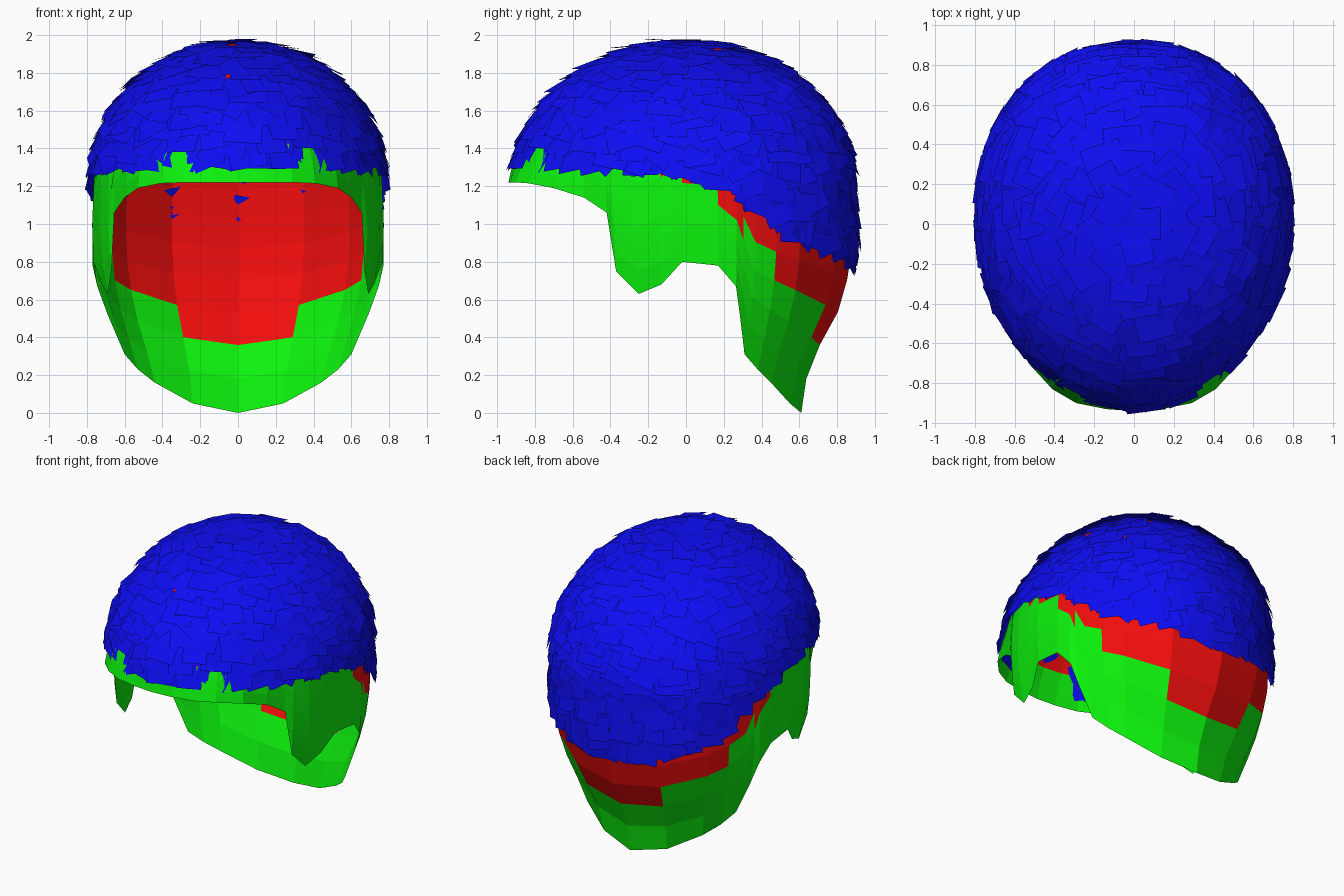
import bpy, math, random
from mathutils import Vector

if "Cube" in bpy.data.objects:
    bpy.data.objects.remove(bpy.data.objects["Cube"])
random.seed(4)

TOP, MID = 1.955, 1.2


def lerp_table(table, v):
    # piecewise linear lookup: rows are (key, value, ...)
    if v <= table[0][0]:
        return table[0][1:]
    for a, b in zip(table, table[1:]):
        if v <= b[0]:
            f = (v - a[0]) / (b[0] - a[0])
            return [p + (q - p) * f for p, q in zip(a[1:], b[1:])]
    return table[-1][1:]


# head sections below the brow: z, half width, back depth, front depth
SECTIONS = [(0, .60, .61, .80), (.16, .62, .63, .80), (.31, .67, .68, .80),
            (.52, .72, .80, .80), (.67, .755, .845, .82), (.8, .77, .875, .85),
            (1.0, .775, .885, .88), (1.2, .765, .875, .905)]


def head(a, z):
    # point on the head at azimuth a and height z
    w, back, front = lerp_table(SECTIONS, min(z, MID))
    s = math.sqrt(max(0, 1 - ((z - MID) / (TOP - MID)) ** 2)) if z > MID else 1
    c, sn = math.cos(a), math.sin(a)
    n, d = (2.18, back) if sn > 0 else (1.92, front)
    r = s * (abs(c / w) ** n + abs(sn / d) ** n) ** (-1 / n)
    return Vector((r * c, r * sn, z))


def material(name, rgb):
    m = bpy.data.materials.new(name)
    m.diffuse_color = (*rgb, 1)
    m.use_nodes = True
    m.node_tree.nodes["Principled BSDF"].inputs["Base Color"].default_value = m.diffuse_color
    return m


def add_mesh(name, verts, faces, mats):
    me = bpy.data.meshes.new(name)
    me.from_pydata(verts, [], faces)
    for m in mats:
        me.materials.append(m)
    me.update()
    ob = bpy.data.objects.new(name, me)
    bpy.context.collection.objects.link(ob)
    return me


green = material("green", (.004, .9, .004))
red = material("red", (.9, .004, .004))
blue = material("blue", (.004, .004, .9))

# scalp: right half of the hairline from brow to nape, mirrored, lofted to crown
RIM = [(0, -.94, 1.22), (.14, -.93, 1.22), (.29, -.90, 1.22), (.41, -.83, 1.215),
       (.53, -.70, 1.19), (.60, -.54, 1.14), (.655, -.42, 1.06), (.67, -.37, .75),
       (.69, -.25, .63), (.72, -.13, .68), (.765, -.02, .80), (.77, .17, .78),
       (.745, .265, .67), (.69, .285, .52), (.60, .31, .31), (.53, .38, .23),
       (.44, .45, .16), (.24, .55, .05), (0, .61, 0)]
rim = RIM + [(-x, y, z) for x, y, z in RIM[-2:0:-1]]
ROWS, N = 17, len(rim)
verts, faces = [], []
for j in range(ROWS):
    t = j / ROWS
    for p in rim:
        a = math.atan2(p[1], p[0])
        z = p[2] + (TOP - p[2]) * math.sin(t * math.pi / 2)
        delta = Vector(p) - head(a, p[2])
        verts.append(head(a, z) + delta * (1 - t) ** 5)
verts.append(Vector((0, 0, TOP)))
for j in range(ROWS - 1):
    for i in range(N):
        k = (i + 1) % N
        faces.append((j * N + i, j * N + k, j * N + N + k, j * N + N + i))
last = (ROWS - 1) * N
faces += [(last + i, last + (i + 1) % N, len(verts) - 1) for i in range(N)]
scalp = add_mesh("scalp", verts, faces, [green, red])

# green hairline band, red above it
BAND = [(-.15, 1.40), (-.03, 1.27), (.2, 1.07), (.45, .90), (.57, .68),
        (.68, .46), (.75, .40)]
for f in scalp.polygons:
    f.material_index = int(f.center.z > lerp_table(BAND, f.center.y)[0])

# hair: overlapping bent cards spread evenly over the skull
HAIR_EDGE = [(-.9, 1.29), (0, 1.25), (.3, 1.15), (.45, 1.01), (.55, .92),
             (.75, .84), (.9, .74)]
COUNT, SPAN, E = 680, 1.65, .0005
verts, faces = [], []
for i in range(COUNT):
    z = MID + (TOP - MID) * (1 - (i + .5) / COUNT * SPAN)
    a = i * 2.399963 + random.uniform(-.06, .06)
    p = head(a, z)
    length = random.uniform(.18, .29)
    width = random.uniform(.13, .21)
    if z - length * .42 < lerp_table(HAIR_EDGE, p.y)[0]:
        # pull cards near the edge up, drop those wholly below it
        if z < lerp_table(HAIR_EDGE, p.y)[0]:
            continue
        z = min(lerp_table(HAIR_EDGE, p.y)[0] + length * .45, TOP - .01)
        p = head(a, z)
    around = (head(a + .01, z) - head(a - .01, z)).normalized()
    down = (head(a, z - E) - head(a, z + E)).normalized()
    out = down.cross(around).normalized()
    yaw = random.gauss(0, .3)
    d = down * math.cos(yaw) + around * math.sin(yaw)
    s = d.cross(out).normalized()
    tilt = random.uniform(.06, .22)
    base = len(verts)
    for v in (-.5, 0, .5):
        for u in (-.5, .5):
            x, y = u * width, v * length
            lift = .025 + tilt * y - (x * x + y * y) / 1.8
            verts.append(p + s * x + d * y + out * lift)
    for q in (0, 2):
        b = base + q
        faces.append((b, b + 1, b + 3, b + 2))
add_mesh("hair_cards", verts, faces, [blue])
